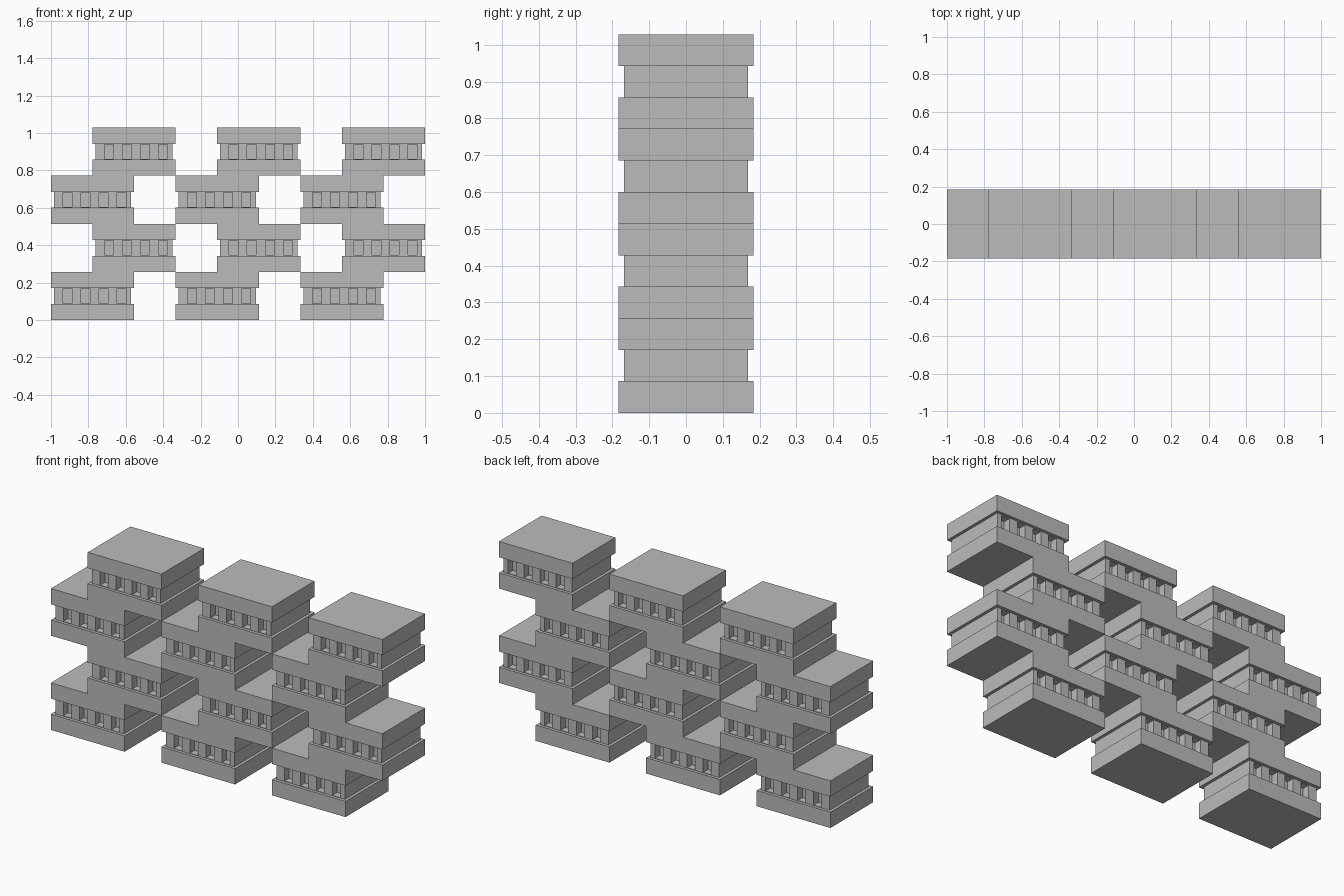
import bpy, bmesh
from mathutils import Matrix, Vector

cube = bpy.data.objects.get("Cube")
if cube:
    bpy.data.objects.remove(cube)

# Storey dimensions
WIDTH, DEPTH = 0.4444, 0.368
SLAB, STOREY = 0.086, 0.257
INSET = 0.016
PITCH = 2 / 3
RECESS = 0.04
WINDOW_W, WINDOW_STEP, WINDOW_START = 0.048, 0.0965, 0.064
ROOM_H = STOREY - 2 * SLAB

concrete = bpy.data.materials.new("concrete grey")
concrete.use_nodes = True
GREY = (0.5, 0.5, 0.5, 1)
concrete.diffuse_color = GREY
concrete.node_tree.nodes["Principled BSDF"].inputs["Base Color"].default_value = GREY


def box_bmesh(sx, sy, sz):
    """Box centred in x and y, standing on z = 0."""
    bm = bmesh.new()
    place = Matrix.Translation((0, 0, sz / 2)) @ Matrix.Diagonal((sx, sy, sz, 1))
    bmesh.ops.create_cube(bm, size=1, matrix=place)
    return bm


def to_mesh(bm, name):
    mesh = bpy.data.meshes.new(name)
    bm.to_mesh(mesh)
    bm.free()
    mesh.materials.append(concrete)
    return mesh


def cut(bm, axis, pos):
    normal = Vector((0, 0, 0))
    normal[axis] = 1
    bmesh.ops.bisect_plane(bm, geom=bm.verts[:] + bm.edges[:] + bm.faces[:],
                           plane_co=normal * pos, plane_no=normal)


def room_mesh():
    """Set-back room with four recessed windows at front and back."""
    bm = box_bmesh(WIDTH - 2 * INSET, DEPTH - 2 * INSET, ROOM_H)
    starts = [-WIDTH / 2 + WINDOW_START + i * WINDOW_STEP for i in range(4)]
    sill, head = 0.003, ROOM_H - 0.003
    for x in starts:
        cut(bm, 0, x)
        cut(bm, 0, x + WINDOW_W)
    cut(bm, 2, sill)
    cut(bm, 2, head)
    bm.normal_update()
    panes = []
    for f in bm.faces:
        c = f.calc_center_median()
        if abs(f.normal.y) > 0.9 and sill < c.z < head:
            if any(x < c.x < x + WINDOW_W for x in starts):
                panes.append(f)
    bmesh.ops.inset_individual(bm, faces=panes, thickness=0, depth=-RECESS)
    return to_mesh(bm, "window_room")


def add(name, mesh, x, z):
    obj = bpy.data.objects.new(name, mesh)
    obj.location = (x, 0, z)
    bpy.context.collection.objects.link(obj)


slab = to_mesh(box_bmesh(WIDTH, DEPTH, SLAB), "slab")
room = room_mesh()

# Three towers of four storeys, alternately shifted sideways
for tower in range(3):
    for level in range(4):
        x = -1 + WIDTH / 2 + tower * PITCH + (level % 2) * WIDTH / 2
        z = level * STOREY
        tag = f"tower_{tower + 1}_level_{level + 1}"
        add(f"{tag}_floor_slab", slab, x, z)
        add(f"{tag}_window_room", room, x, z + SLAB)
        add(f"{tag}_roof_slab", slab, x, z + STOREY - SLAB)
